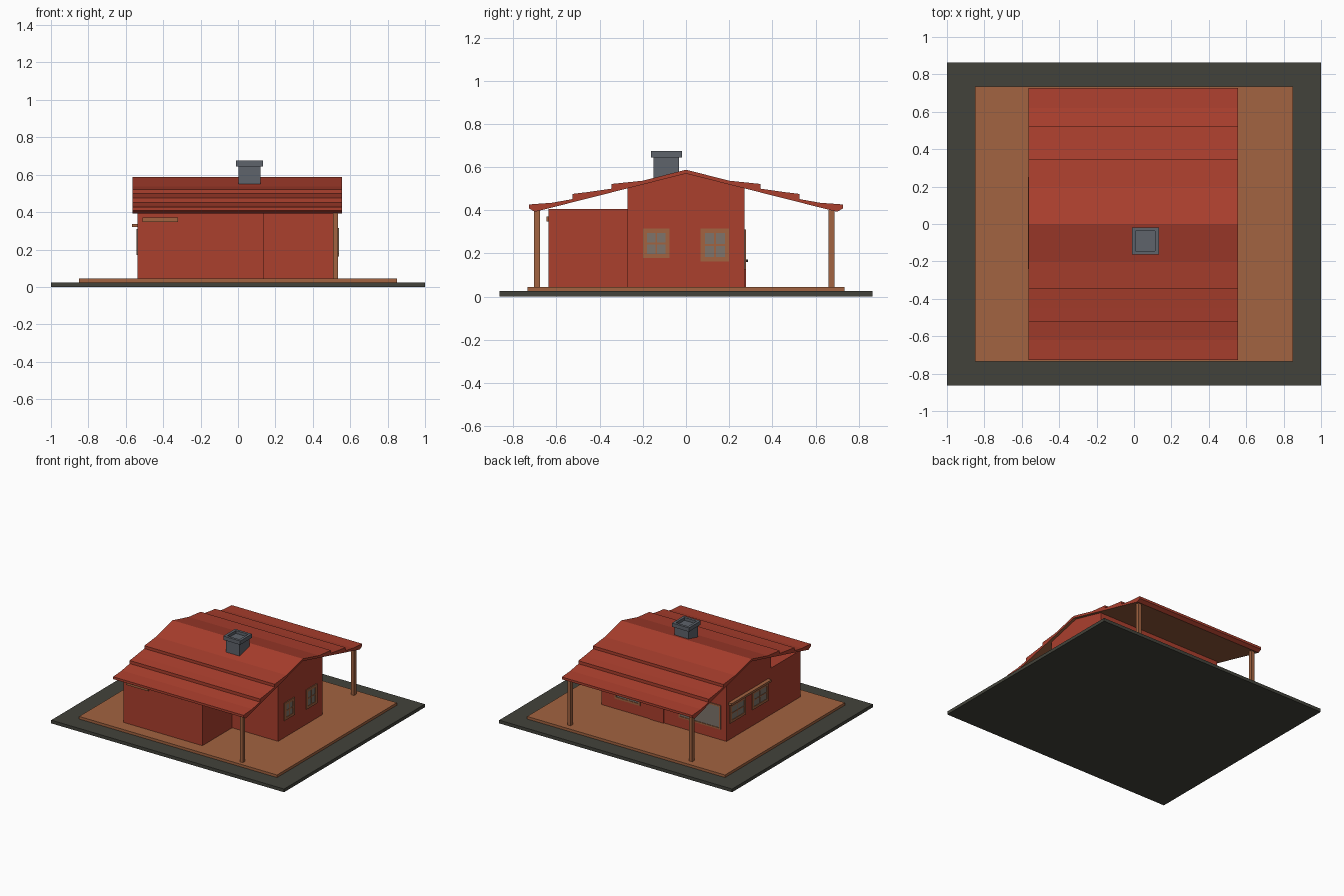
import bpy, bmesh

if "Cube" in bpy.data.objects:
    bpy.data.objects.remove(bpy.data.objects["Cube"])


def material(name, r, g, b):
    m = bpy.data.materials.new(name)
    m.diffuse_color = (r, g, b, 1)
    m.use_nodes = True
    m.node_tree.nodes["Principled BSDF"].inputs["Base Color"].default_value = m.diffuse_color
    return m


RED = material("barn_red", 0.41, 0.050, 0.027)
WOOD = material("wood_brown", 0.36, 0.125, 0.052)
GROUND = material("dark_ground", 0.055, 0.055, 0.043)
STONE = material("slate_grey", 0.112, 0.125, 0.147)
GLASS = material("window_grey", 0.21, 0.175, 0.145)
DARK = material("handle_dark", 0.03, 0.025, 0.02)


def add(name, bm, *mats):
    bmesh.ops.recalc_face_normals(bm, faces=bm.faces)
    mesh = bpy.data.meshes.new(name)
    bm.to_mesh(mesh)
    bm.free()
    for m in mats:
        mesh.materials.append(m)
    ob = bpy.data.objects.new(name, mesh)
    bpy.context.collection.objects.link(ob)
    return ob


def box(name, x, y, z, mat):
    """Box from (min, max) pairs."""
    bm = bmesh.new()
    bmesh.ops.create_cube(bm, size=1)
    for v in bm.verts:
        v.co = [sum(r) / 2 + c * (r[1] - r[0]) for r, c in zip((x, y, z), v.co)]
    return add(name, bm, mat)


def prism(name, profile, x0, x1, *mats, rule=None):
    """Extrude a y-z profile along x; rule picks the material index of a face."""
    bm = bmesh.new()
    face = bm.faces.new([bm.verts.new((x0, y, z)) for y, z in profile])
    out = bmesh.ops.extrude_face_region(bm, geom=[face])
    for v in out["geom"]:
        if isinstance(v, bmesh.types.BMVert):
            v.co.x = x1
    bmesh.ops.recalc_face_normals(bm, faces=bm.faces)
    if rule:
        for f in bm.faces:
            f.material_index = rule(f)
    return add(name, bm, *mats)


def window(name, axis, wall, sign, u, z, cols=2, rows=2, rim=0.02):
    """Framed window on a wall; axis is the wall normal, u the horizontal range."""
    def plate(part, ur, zr, depth, mat):
        d = tuple(sorted((wall - sign * 0.004, wall + sign * depth)))
        xy = (d, ur) if axis == 'x' else (ur, d)
        box(name + "_" + part, xy[0], xy[1], zr, mat)
    plate("glass", u, z, 0.002, GLASS)
    plate("frame_left", (u[0], u[0] + rim), z, 0.006, WOOD)
    plate("frame_right", (u[1] - rim, u[1]), z, 0.006, WOOD)
    inner = (u[0] + rim, u[1] - rim)
    plate("frame_bottom", inner, (z[0], z[0] + rim), 0.006, WOOD)
    plate("frame_top", inner, (z[1] - rim, z[1]), 0.006, WOOD)
    for i in range(1, cols):
        c = u[0] + (u[1] - u[0]) * i / cols
        plate("upright_bar", (c - .004, c + .004), (z[0] + rim, z[1] - rim), 0.004, WOOD)
    for i in range(1, rows):
        c = z[0] + (z[1] - z[0]) * i / rows
        plate("cross_bar", inner, (c - .004, c + .004), 0.0045, WOOD)


# ground slab and wooden deck
box("ground_slab", (-1, 1), (-.863, .863), (0, .025), GROUND)
box("deck", (-.85, .85), (-.735, .735), (.02, .045), WOOD)

# gabled main house and flat-topped front extension
prism("main_walls", [(-.272, .04), (.272, .04), (.272, .502), (0, .571), (-.272, .502)],
      -.538, .535, RED)
box("front_extension", (-.538, .14), (-.637, -.26), (.04, .406), RED)

# stepped roof with wooden underside
half = [(.2, .537), (.345, .522), (.345, .50), (.45, .485), (.525, .476),
        (.525, .452), (.62, .435), (.728, .427), (.728, .409), (.70, .393)]
profile = [(0, .588)] + half + [(0, .57)] + [(-y, z) for y, z in reversed(half)]
prism("roof", profile, -.563, .557, RED, WOOD,
      rule=lambda f: 1 if f.normal.z < -.8 and abs(f.calc_center_median().y) < .5 else 0)

# porch posts
for name, x, y in (("front_right_post", .522, -.691), ("back_right_post", .522, .674),
                   ("back_left_post", -.522, .674)):
    box(name, (x - .013, x + .013), (y - .014, y + .014), (.04, .402), WOOD)

# chimney: shaft and cap with a sunken flue
box("chimney_shaft", (.002, .12), (-.151, -.033), (.54, .65), STONE)
cap = bmesh.new()
bmesh.ops.create_cube(cap, size=1)
for v in cap.verts:
    v.co = (.0605 + v.co.x * .145, -.0905 + v.co.y * .145, .66 + v.co.z * .03)
cap.normal_update()
top = max(cap.faces, key=lambda f: f.calc_center_median().z)
bmesh.ops.inset_region(cap, faces=[top], thickness=.028)
inner = bmesh.ops.extrude_face_region(cap, geom=[top])
bmesh.ops.delete(cap, geom=[top], context='FACES_ONLY')
for v in inner["geom"]:
    if isinstance(v, bmesh.types.BMVert):
        v.co.z -= .022
add("chimney_cap", cap, STONE)

# right wall windows
window("right_small_window", 'x', .535, 1, (-.20, -.076), (.178, .315))
window("right_large_window", 'x', .535, 1, (.068, .20), (.163, .315))

# left wall windows under a shared lintel
window("left_front_window", 'x', -.538, -1, (-.235, -.04), (.17, .31))
window("left_back_window", 'x', -.538, -1, (.04, .235), (.17, .31))
box("left_lintel", (-.567, -.53), (-.24, .25), (.32, .337), WOOD)

# back wall windows and door
window("back_large_window", 'y', .272, 1, (-.49, -.13), (.125, .312), cols=1, rows=1, rim=.012)
window("back_small_window", 'y', .272, 1, (.2, .42), (.125, .312), rim=.015)
box("back_door", (0, .115), (.265, .279), (.045, .312), RED)
box("door_handle", (.012, .026), (.275, .287), (.16, .172), DARK)

# board on the front of the extension
box("front_board", (-.51, -.32), (-.647, -.63), (.348, .372), WOOD)
